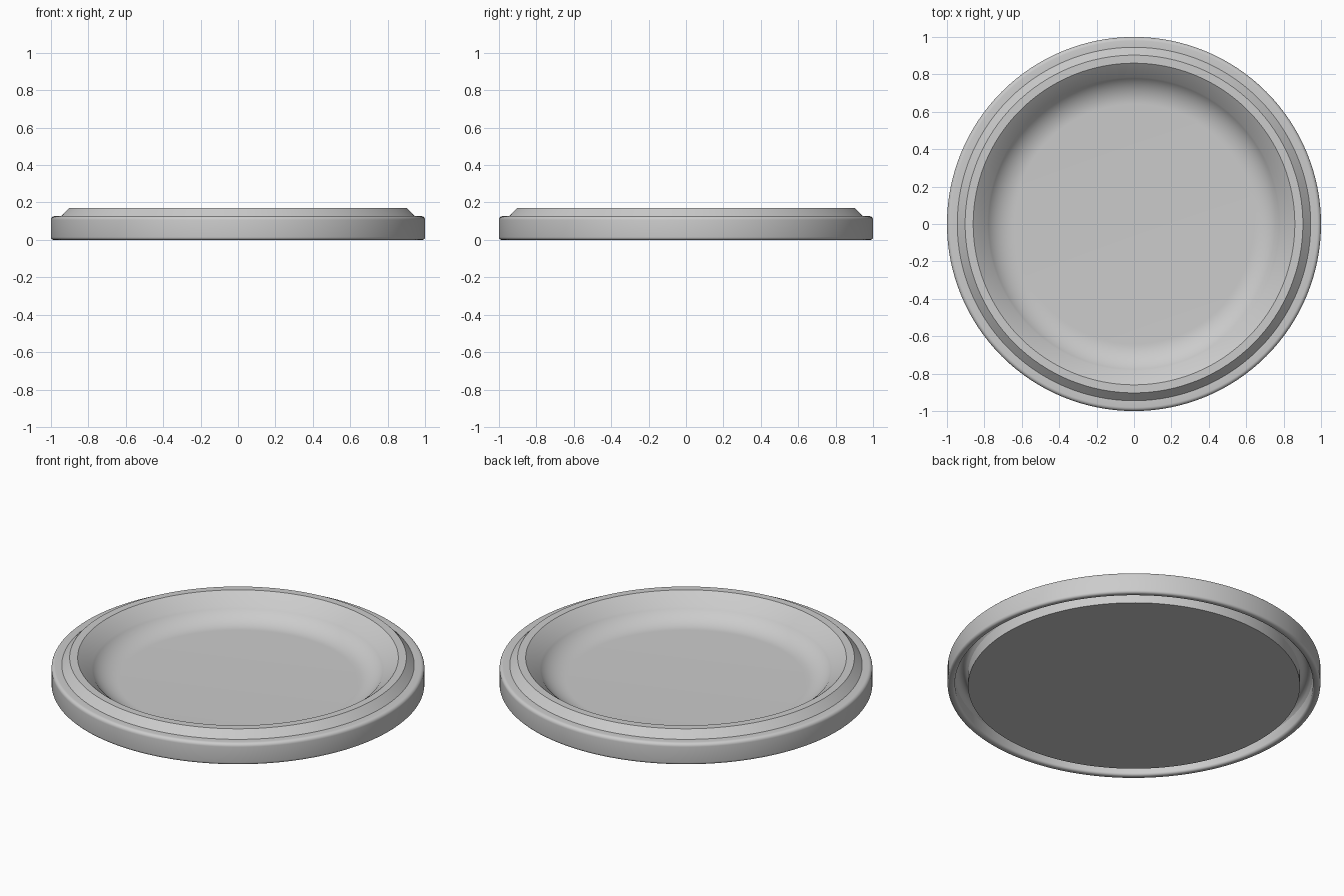
import bpy, bmesh, math

if "Cube" in bpy.data.objects:
    bpy.data.objects.remove(bpy.data.objects["Cube"])

SEGMENTS = 128


def arc(cr, cz, rad, a0, a1, n=5):
    """Points (radius, height) along a rounded corner, angles in degrees."""
    return [(cr + rad * math.cos(math.radians(a0 + (a1 - a0) * i / n)),
             cz + rad * math.sin(math.radians(a0 + (a1 - a0) * i / n)))
            for i in range(n + 1)]


def lathe(name, profile, material):
    """Spin a profile that starts and ends on the axis."""
    bm = bmesh.new()
    rings = []
    for r, z in profile:
        if r == 0:
            rings.append([bm.verts.new((0, 0, z))] * SEGMENTS)
        else:
            rings.append([bm.verts.new((r * math.cos(2 * math.pi * i / SEGMENTS),
                                        r * math.sin(2 * math.pi * i / SEGMENTS), z))
                          for i in range(SEGMENTS)])
    for a, b in zip(rings, rings[1:]):
        for i in range(SEGMENTS):
            j = (i + 1) % SEGMENTS
            bm.faces.new(dict.fromkeys((a[i], a[j], b[j], b[i])))
    bmesh.ops.recalc_face_normals(bm, faces=bm.faces)
    mesh = bpy.data.meshes.new(name)
    bm.to_mesh(mesh)
    bm.free()
    mesh.materials.append(material)
    obj = bpy.data.objects.new(name, mesh)
    bpy.context.collection.objects.link(obj)
    bpy.context.view_layer.objects.active = obj
    obj.select_set(True)
    bpy.ops.object.shade_smooth_by_angle(angle=math.radians(30))
    obj.select_set(False)
    return obj


grey = bpy.data.materials.new("light_grey")
grey.diffuse_color = (0.6, 0.6, 0.6, 1)
grey.use_nodes = True
grey.node_tree.nodes["Principled BSDF"].inputs["Base Color"].default_value = grey.diffuse_color

# Underside disc, then the groove between it and the skirt
profile = [(0, 0), (0.89, 0), (0.89, 0.07)]
profile += arc(0.925, 0.07, 0.03, 150, 30)
# Skirt with rounded foot and shoulder
profile += [(0.96, 0.07)]
profile += arc(0.975, 0.015, 0.015, 180, 270)
profile += arc(0.985, 0.015, 0.015, 270, 360)
profile += arc(0.98, 0.107, 0.02, 0, 90)
# Step, bevel and flat top of the raised rim
profile += [(0.945, 0.127), (0.903, 0.17), (0.86, 0.17)]
# Dished wall blending into the flat floor
profile += arc(0.64, 0.215, 0.18, -36, -90, 12)
profile += [(0, 0.035)]

lathe("dished_lid", profile, grey)
